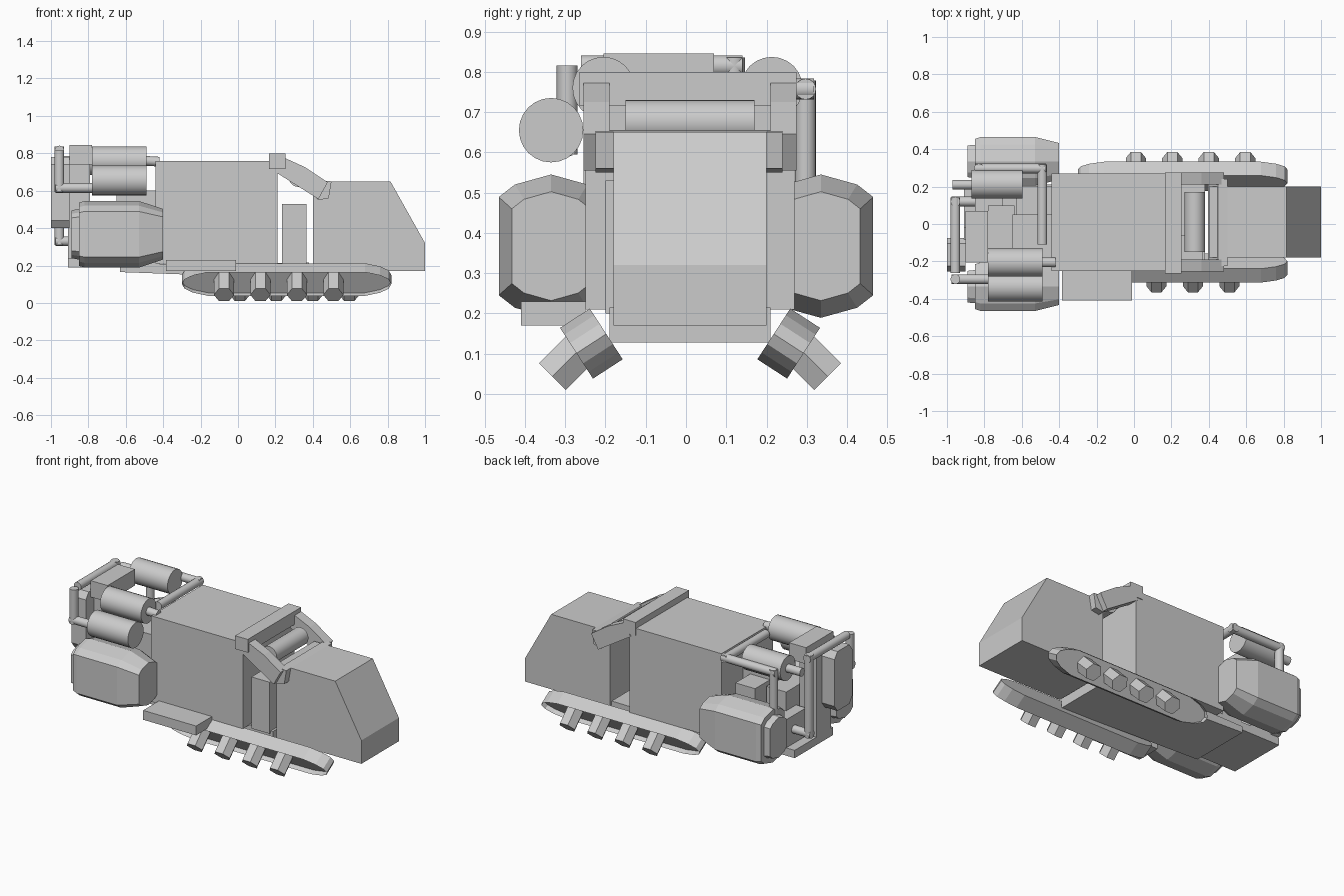
import bpy, bmesh, math
from mathutils import Vector

if "Cube" in bpy.data.objects:
    bpy.data.objects.remove(bpy.data.objects["Cube"])

MID = 0.01  # hull symmetry plane in y


def finish(name, bm):
    bmesh.ops.recalc_face_normals(bm, faces=bm.faces)
    me = bpy.data.meshes.new(name)
    bm.to_mesh(me)
    bm.free()
    ob = bpy.data.objects.new(name, me)
    bpy.context.collection.objects.link(ob)
    return ob


def loft(name, rings, recess=None):
    """Skin a list of equal-length point rings; optionally sink the last cap."""
    bm = bmesh.new()
    vs = [[bm.verts.new(p) for p in r] for r in rings]
    n = len(rings[0])
    for a, b in zip(vs, vs[1:]):
        for i in range(n):
            j = (i + 1) % n
            bm.faces.new((a[i], a[j], b[j], b[i]))
    bm.faces.new(vs[0])
    cap = bm.faces.new(vs[-1])
    if recess:
        rim, offset = recess
        bmesh.ops.inset_region(bm, faces=[cap], thickness=rim)
        ret = bmesh.ops.extrude_discrete_faces(bm, faces=[cap])
        bmesh.ops.translate(bm, verts=ret['faces'][0].verts, vec=offset)
    return finish(name, bm)


def box(name, x, y, z):
    return loft(name, [[(a, y[0], z[0]), (a, y[1], z[0]), (a, y[1], z[1]), (a, y[0], z[1])] for a in x])


def prism(name, profile, y0, y1):
    return loft(name, [[(x, y, z) for x, z in profile] for y in (y0, y1)])


def rod(name, a, b, r, n=24, smooth=True):
    a, b = Vector(a), Vector(b)
    q = (b - a).to_track_quat('Z', 'Y')
    ring = [q @ Vector((r * math.cos(t), r * math.sin(t), 0))
            for t in (2 * math.pi * i / n for i in range(n))]
    ob = loft(name, [[p + c for p in ring] for c in (a, b)])
    if smooth:
        for f in ob.data.polygons:
            f.use_smooth = len(f.vertices) == 4
        bpy.context.view_layer.objects.active = ob
        ob.select_set(True)
        bpy.ops.object.shade_smooth_by_angle()
        ob.select_set(False)
    return ob


def pipe(name, pts, r=0.026):
    for i, (a, b) in enumerate(zip(pts, pts[1:])):
        d = (Vector(b) - Vector(a)).normalized() * r * 0.8
        rod(f"{name}_{i + 1}", Vector(a) - d, Vector(b) + d, r, 16)


# Hull, nose and belly
box("hull", (-0.44, 0.21), (-0.25, 0.27), (0.21, 0.76))
prism("nose", [(0.40, 0.17), (0.40, 0.65), (0.815, 0.65), (1.0, 0.32), (1.0, 0.17)], -0.18, 0.20)
prism("belly", [(-0.63, 0.165), (-0.63, 0.205), (0.38, 0.215), (0.38, 0.128)], -0.19, 0.21)
box("gap_post", (0.235, 0.365), (-0.20, -0.06), (0.20, 0.53))
box("side_step", (-0.385, -0.01), (-0.41, -0.25), (0.17, 0.23))

# Coupling frame between hull and nose
box("upper_crossbar", (0.165, 0.255), (-0.265, 0.275), (0.715, 0.80))
prism("lower_crossbar", [(0.395, 0.585), (0.43, 0.55), (0.485, 0.56), (0.50, 0.65), (0.45, 0.655)], -0.225, 0.24)
for s in (-1, 1):
    prism("frame_arm", [(0.20, 0.70), (0.25, 0.775), (0.36, 0.725), (0.48, 0.645), (0.43, 0.555)],
          MID + s * 0.20, MID + s * 0.265)
rod("coupling_roller", (0.325, -0.15, 0.675), (0.325, 0.17, 0.675), 0.055)

# Tilted tracks with hexagonal wheels
half = [(0.56, 0.0), (0.545, 0.03), (0.50, 0.055), (0.42, 0.075)]
track = (half + [(-x, h) for x, h in half[::-1]]
         + [(-x, -h) for x, h in half[1:]] + [(x, -h) for x, h in half[:0:-1]])
for s in (-1, 1):
    side = "right" if s < 0 else "left"
    c = Vector((0.26, MID + s * 0.245, 0.125))
    out = Vector((0, s * 0.84, -0.545))
    up = Vector((0, s * 0.545, 0.84))
    rings = [[c + Vector((x, 0, 0)) + up * h + out * w for x, h in track] for w in (-0.044, 0.044)]
    loft(side + "_track", rings, (0.018, out * -0.03))
    axle = Vector((0, s * 0.707, -0.707))
    first = -0.075 if s < 0 else 0.01
    for i in range(4):
        end = Vector((first + i * 0.195, MID + s * 0.342, 0.043))
        rod(f"{side}_wheel_{i + 1}", end - axle * 0.13, end, 0.054, 6, False)

# Rear side pods
q = [(0.13, 0.122), (0.09, 0.153), (0, 0.178), (-0.09, 0.153), (-0.13, 0.122)]
section = q + [(y, -z) for y, z in q[::-1]]
for s in (-1, 1):
    def ring(x, k, kz):
        return [(x, s * 0.335 + y * k, 0.367 + z * kz) for y, z in section]
    loft("pod", [ring(-0.85, 0.92, 0.95), ring(-0.82, 1, 1), ring(-0.53, 1, 1), ring(-0.40, 0.75, 0.76)])
    loft("pod_cap", [ring(-0.89, 0.65, 0.72), ring(-0.83, 0.70, 0.78)])

# Rear deck and machinery
box("rear_deck", (-0.91, -0.42), (-0.19, 0.20), (0.19, 0.24))
box("engine_block", (-0.65, -0.43), (-0.18, 0.05), (0.23, 0.60))
box("engine_side_block", (-0.63, -0.49), (0.04, 0.20), (0.23, 0.56))
box("engine_rear_block", (-0.78, -0.64), (-0.17, 0.10), (0.23, 0.54))
box("low_block", (-0.85, -0.70), (0.0, 0.20), (0.23, 0.42))
box("top_box", (-0.90, -0.78), (-0.205, 0.07), (0.74, 0.845))
box("radiator_column", (-0.91, -0.79), (-0.17, -0.02), (0.23, 0.75))
prism_pts = [(-0.225, 0.40), (-0.105, 0.40), (-0.075, 0.44), (-0.075, 0.74),
             (-0.105, 0.78), (-0.225, 0.78), (-0.255, 0.74), (-0.255, 0.44)]
loft("radiator_panel", [[(x, y, z) for y, z in prism_pts] for x in (-1.0, -0.90)])

# Tanks
rod("lower_tank", (-0.78, -0.335, 0.655), (-0.49, -0.335, 0.655), 0.08)
rod("upper_tank", (-0.78, -0.205, 0.76), (-0.49, -0.205, 0.76), 0.077)
rod("left_tank", (-0.87, 0.213, 0.76), (-0.595, 0.213, 0.76), 0.077)

# Pipework
pipe("tank_pipe", [(-0.77, -0.295, 0.615), (-0.955, -0.295, 0.615), (-0.955, -0.295, 0.795)])
pipe("rear_pipe", [(-0.955, -0.24, 0.815), (-0.955, 0.12, 0.815), (-0.955, 0.12, 0.33), (-0.86, 0.12, 0.33)])
pipe("left_tank_pipe", [(-0.86, 0.21, 0.76), (-0.95, 0.21, 0.76)])
pipe("hull_pipe", [(-0.83, 0.297, 0.50), (-0.83, 0.297, 0.757), (-0.49, 0.297, 0.757), (-0.49, -0.09, 0.757)])
rod("upper_tank_outlet", (-0.50, -0.205, 0.76), (-0.42, -0.205, 0.755), 0.026, 16)
